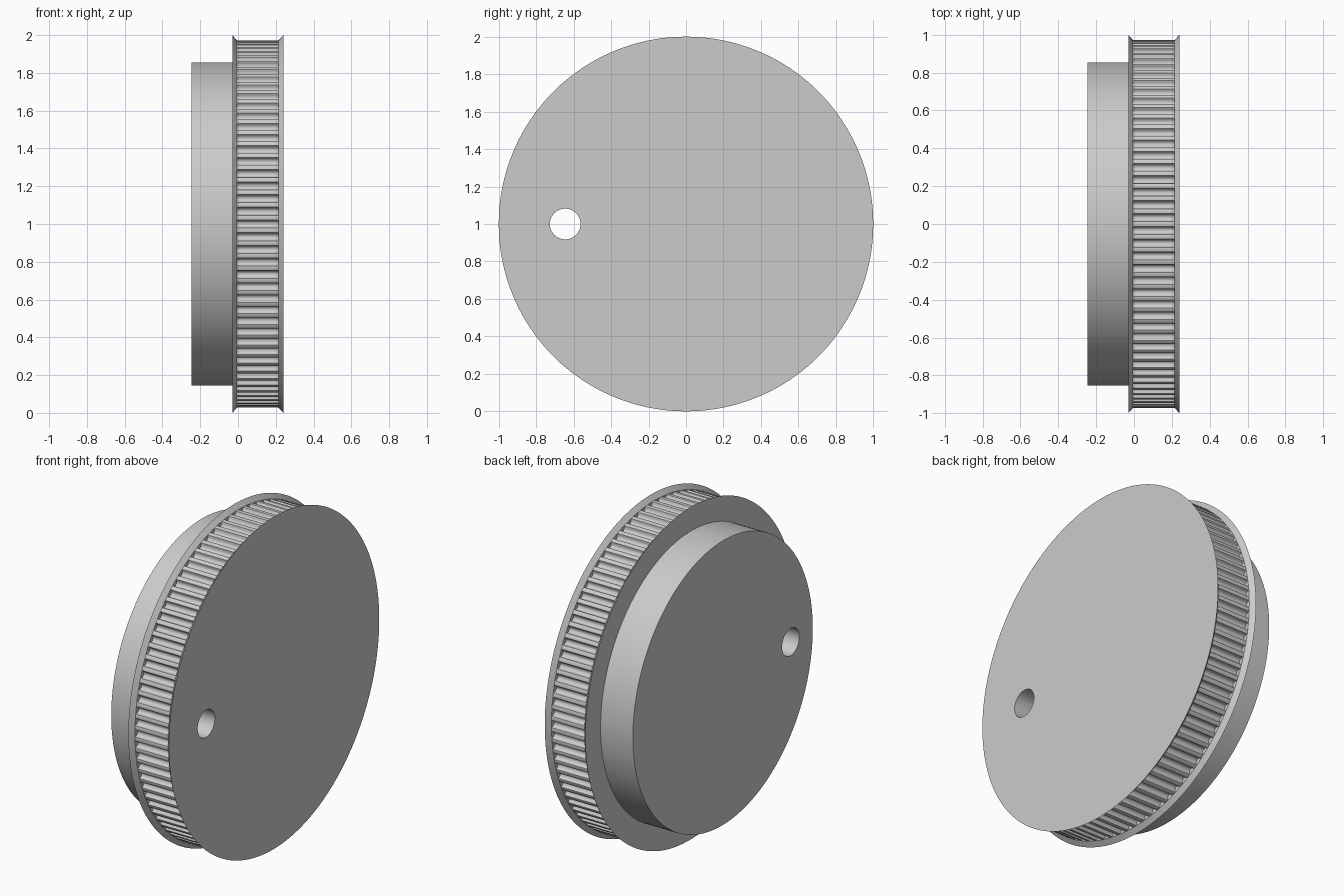
import bpy, bmesh
from math import sin, cos, pi, radians
from mathutils import Vector

cube = bpy.data.objects.get("Cube")
if cube:
    bpy.data.objects.remove(cube, do_unlink=True)

TEETH = 90
SEGMENTS = 180
HUB_R, TIP_R, LIP_R = 0.855, 0.972, 1.0
X_HUB, X_A, X_B, X_C, X_D = -0.245, -0.03, -0.005, 0.215, 0.24
BORE_R, BORE_Y = 0.082, -0.645

grey = bpy.data.materials.new("plain grey")
grey.use_nodes = True
colour = (0.6, 0.6, 0.6, 1)
grey.diffuse_color = colour
grey.node_tree.nodes["Principled BSDF"].inputs["Base Color"].default_value = colour


def circle(x, r, y=0.0, n=SEGMENTS):
    return [Vector((x, y + r * cos(2 * pi * i / n), 1 + r * sin(2 * pi * i / n)))
            for i in range(n)]


def skin(bm, loops):
    """Join successive closed loops with quads; return the vertex rings."""
    rings = [[bm.verts.new(p) for p in loop] for loop in loops]
    for a, b in zip(rings, rings[1:]):
        for i in range(len(a)):
            j = (i + 1) % len(a)
            bm.faces.new((a[i], a[j], b[j], b[i]))
    return rings


def end_face(bm, ring, direction):
    """Close a ring with a flat disc pierced by the bore."""
    hole = [bm.verts.new(p) for p in circle(ring[0].co.x, BORE_R, BORE_Y, 48)]
    edges = []
    for loop in (ring, hole):
        for i, v in enumerate(loop):
            w = loop[(i + 1) % len(loop)]
            edges.append(bm.edges.get((v, w)) or bm.edges.new((v, w)))
    made = bmesh.ops.triangle_fill(bm, edges=edges, use_beauty=True,
                                   normal=Vector((direction, 0, 0)))
    for f in made["geom"]:
        if isinstance(f, bmesh.types.BMFace):
            f.normal_update()
            if f.normal.x * direction < 0:
                f.normal_flip()


def finish(name, bm, inward=False):
    bm.normal_update()
    if inward:
        bmesh.ops.reverse_faces(bm, faces=bm.faces[:])
    mesh = bpy.data.meshes.new(name)
    bm.to_mesh(mesh)
    bm.free()
    mesh.materials.append(grey)
    obj = bpy.data.objects.new(name, mesh)
    bpy.context.collection.objects.link(obj)
    bpy.ops.object.select_all(action="DESELECT")
    obj.select_set(True)
    bpy.context.view_layer.objects.active = obj
    bpy.ops.object.shade_smooth_by_angle(angle=radians(30))


def outward(loops):
    """Loops are listed along +x; reversing them turns the skin outward."""
    return loops[::-1]


# Hub with its pierced end
bm = bmesh.new()
rings = skin(bm, outward([circle(X_HUB, HUB_R), circle(X_A, HUB_R)]))
end_face(bm, rings[-1], -1)
finish("hub", bm)

# Flange beside the hub, flaring away from the teeth
ROOT_R = TIP_R - 0.026
bm = bmesh.new()
skin(bm, outward([circle(X_A, HUB_R), circle(X_A, LIP_R),
                  circle(X_B, TIP_R), circle(X_B, ROOT_R)]))
finish("hub_flange", bm)

# Outer flange with its pierced face
bm = bmesh.new()
rings = skin(bm, outward([circle(X_C, ROOT_R), circle(X_C, TIP_R), circle(X_D, LIP_R)]))
end_face(bm, rings[0], 1)
finish("outer_flange", bm)

# Toothed rim: rounded grooves as (share of pitch, share of depth)
half = [(0.37, 0), (0.32, 0.05), (0.30, 0.17), (0.274, 0.45),
        (0.226, 0.70), (0.124, 0.93)]
groove = [(-u, d) for u, d in half] + [(0, 1)] + [(u, d) for u, d in half[::-1]]
profile = []
for t in range(TEETH):
    for u, d in groove:
        a = 2 * pi * (t + u) / TEETH
        r = TIP_R - d * (TIP_R - ROOT_R)
        profile.append((r * cos(a), 1 + r * sin(a)))
bm = bmesh.new()
skin(bm, outward([[Vector((x, y, z)) for y, z in profile] for x in (X_B, X_C)]))
finish("toothed_rim", bm)

# Off-centre bore wall
bm = bmesh.new()
skin(bm, outward([circle(x, BORE_R, BORE_Y, 48) for x in (X_HUB, X_D)]))
finish("bore", bm, inward=True)
